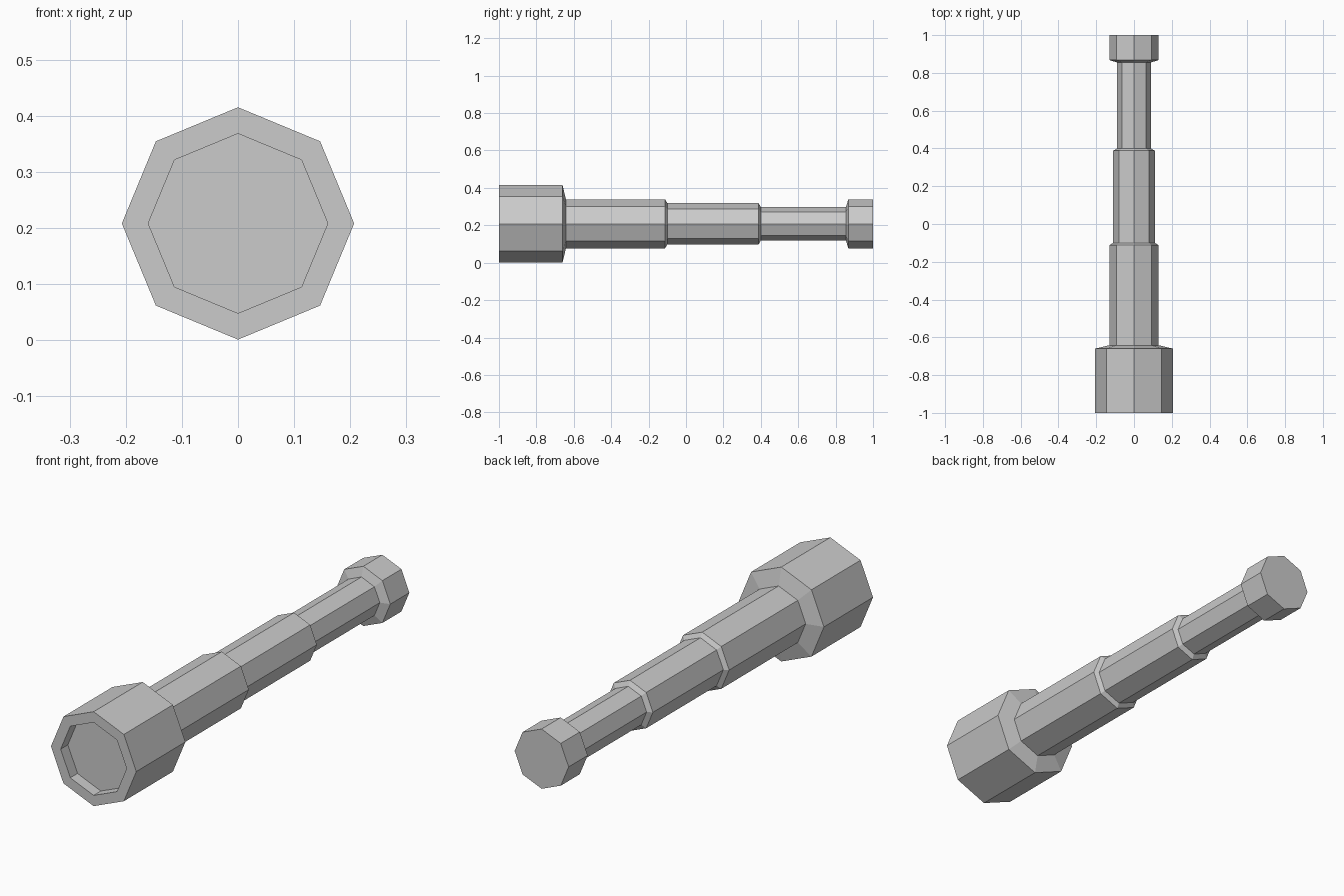
import bpy, bmesh
from math import sin, cos, pi

if "Cube" in bpy.data.objects:
    bpy.data.objects.remove(bpy.data.objects["Cube"])

SIDES = 8
CZ = 0.208  # height of the tube axis


def lathe(name, profile, cap_start=False, cap_end=False):
    """Octagonal tube along y from (y, radius) pairs."""
    bm = bmesh.new()
    rings = [[bm.verts.new((r * cos(2 * pi * i / SIDES), y, CZ + r * sin(2 * pi * i / SIDES)))
              for i in range(SIDES)] for y, r in profile]
    for a, b in zip(rings, rings[1:]):
        for i in range(SIDES):
            j = (i + 1) % SIDES
            bm.faces.new((a[i], b[i], b[j], a[j]))
    if cap_start:
        bm.faces.new(rings[0])
    if cap_end:
        bm.faces.new(rings[-1][::-1])
    mesh = bpy.data.meshes.new(name)
    bm.to_mesh(mesh)
    bm.free()
    obj = bpy.data.objects.new(name, mesh)
    bpy.context.collection.objects.link(obj)
    return obj


# Wide front barrel with recessed lens and sloped rear shoulder
lathe("front_barrel", [(-0.95, 0.16), (-1, 0.16), (-1, 0.207), (-0.66, 0.207), (-0.642, 0.131)],
      cap_start=True)
# Three telescoping draw tubes, each ending in a small bevel
lathe("large_tube", [(-0.642, 0.131), (-0.112, 0.131), (-0.1, 0.111)])
lathe("middle_tube", [(-0.1, 0.111), (0.388, 0.111), (0.4, 0.089)])
lathe("small_tube", [(0.4, 0.089), (0.855, 0.089)])
# Closed eyepiece with bevelled front
lathe("eyepiece", [(0.855, 0.089), (0.868, 0.131), (1, 0.131)], cap_end=True)
